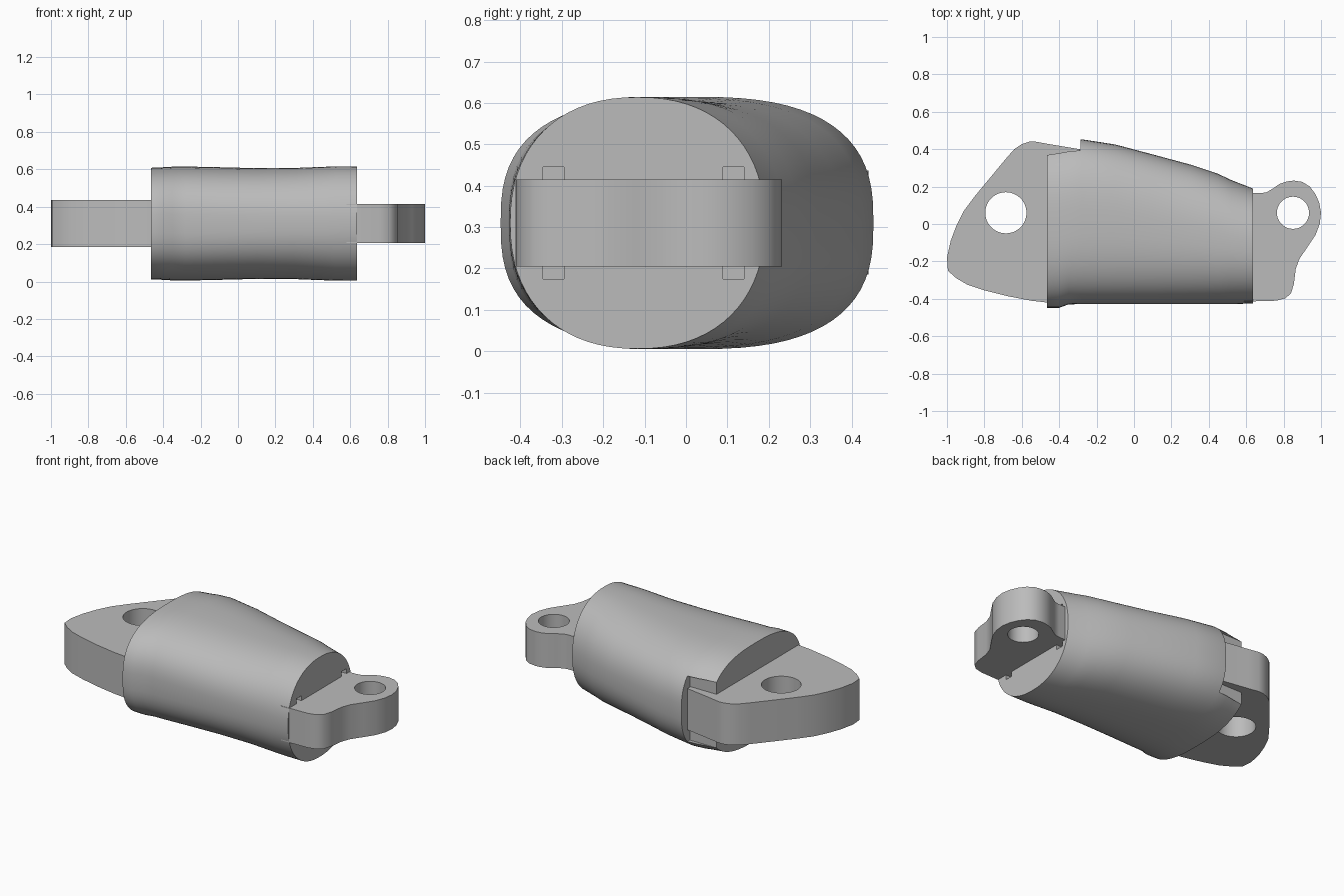
import bpy, bmesh, math

cube = bpy.data.objects.get("Cube")
if cube:
    bpy.data.objects.remove(cube)

grey = bpy.data.materials.new("plain grey")
grey.use_nodes = True
colour = (0.5, 0.5, 0.5, 1)
grey.diffuse_color = colour
grey.node_tree.nodes["Principled BSDF"].inputs["Base Color"].default_value = colour

MID = 0.31  # height of the centre plane


def make(name, bm):
    bmesh.ops.recalc_face_normals(bm, faces=bm.faces)
    mesh = bpy.data.meshes.new(name)
    bm.to_mesh(mesh)
    bm.free()
    mesh.materials.append(grey)
    ob = bpy.data.objects.new(name, mesh)
    bpy.context.collection.objects.link(ob)
    return ob


def activate(ob):
    bpy.ops.object.select_all(action='DESELECT')
    ob.select_set(True)
    bpy.context.view_layer.objects.active = ob


def cut(ob, cutter):
    cutter.hide_render = True
    mod = ob.modifiers.new("cut", 'BOOLEAN')
    mod.operation = 'DIFFERENCE'
    mod.solver = 'EXACT'
    mod.object = cutter
    activate(ob)
    bpy.ops.object.modifier_apply(modifier=mod.name)
    bpy.data.objects.remove(cutter)


def box(low, high):
    bm = bmesh.new()
    bmesh.ops.create_cube(bm, size=1)
    for v in bm.verts:
        v.co = [(a + b) / 2 + c * (b - a) for a, b, c in zip(low, high, v.co)]
    return make("box_cutter", bm)


def plate(name, outline, bottom, top, hole, radius):
    """Extruded lug with a round pin hole."""
    bm = bmesh.new()
    face = bm.faces.new([bm.verts.new((x, y, bottom)) for x, y in outline])
    new = bmesh.ops.extrude_face_region(bm, geom=[face])["geom"]
    for v in new:
        if isinstance(v, bmesh.types.BMVert):
            v.co.z = top
    ob = make(name, bm)
    bm = bmesh.new()
    bmesh.ops.create_cone(bm, cap_ends=True, segments=48, radius1=radius, radius2=radius, depth=1)
    bmesh.ops.translate(bm, verts=bm.verts, vec=(*hole, MID))
    cut(ob, make("hole_cutter", bm))
    return ob


def superellipse(a, power):
    c, s = math.cos(a), math.sin(a)
    return (math.copysign(abs(c) ** (2 / power), c), math.copysign(abs(s) ** (2 / power), s))


# Tapered body: x, front y, back y, half height, squareness
stations = [
    (-0.465, -0.448, 0.432, 0.298, 2.7), (-0.40, -0.448, 0.44, 0.301, 2.7),
    (-0.35, -0.43, 0.447, 0.304, 2.7), (-0.28, -0.428, 0.453, 0.305, 2.7),
    (-0.1, -0.428, 0.425, 0.301, 2.6), (0.1, -0.428, 0.372, 0.296, 2.5),
    (0.3, -0.428, 0.318, 0.297, 2.4), (0.45, -0.428, 0.268, 0.303, 2.35),
    (0.52, -0.428, 0.235, 0.305, 2.3), (0.635, -0.425, 0.19, 0.304, 2.25),
]
N = 72
bm = bmesh.new()
rings = []
for x, front, back, half, power in stations:
    ring = []
    for i in range(N):
        c, s = superellipse(math.tau * i / N, power)
        ring.append(bm.verts.new((x, (front + back) / 2 + c * (back - front) / 2, MID + s * half)))
    rings.append(ring)
for r, q in zip(rings, rings[1:]):
    for i in range(N):
        j = (i + 1) % N
        bm.faces.new((r[i], r[j], q[j], q[i]))
bm.faces.new(rings[0])
bm.faces.new(rings[-1])
body = make("body", bm)

# Notch at the back of the wide end, and relief slots at the narrow end
cut(body, box((-0.6, 0.37, MID - 0.2), (-0.285, 0.6, MID + 0.2)))
for y0, y1 in ((-0.345, -0.295), (0.09, 0.14)):
    cut(body, box((0.605, y0, MID - 0.135), (0.7, y1, MID + 0.135)))

# Large lug at the wide end
large = plate("large_lug", [
    (-0.29, 0.40), (-0.47, 0.43), (-0.53, 0.441), (-0.56, 0.44), (-0.60, 0.427), (-0.64, 0.4),
    (-0.68, 0.355), (-0.85, 0.15), (-0.91, 0.07), (-0.95, -0.01), (-0.98, -0.09), (-1, -0.18),
    (-0.995, -0.25), (-0.95, -0.29), (-0.89, -0.325), (-0.8, -0.355), (-0.68, -0.385),
    (-0.55, -0.41), (-0.42, -0.425), (-0.29, -0.40)],
    0.185, 0.437, (-0.685, 0.06), 0.11)

# Small lug at the narrow end
small = plate("small_lug", [
    (0.58, 0.165), (0.68, 0.165), (0.71, 0.17), (0.74, 0.188), (0.78, 0.215), (0.82, 0.228),
    (0.855, 0.232), (0.9, 0.225), (0.94, 0.2), (0.97, 0.16), (0.99, 0.115), (1, 0.06),
    (0.993, 0), (0.97, -0.06), (0.93, -0.12), (0.885, -0.185), (0.865, -0.24), (0.855, -0.32),
    (0.84, -0.37), (0.81, -0.397), (0.76, -0.41), (0.58, -0.415)],
    0.205, 0.415, (0.85, 0.06), 0.086)

for ob in (body, large, small):
    activate(ob)
    bpy.ops.object.shade_smooth_by_angle(angle=math.radians(32))
